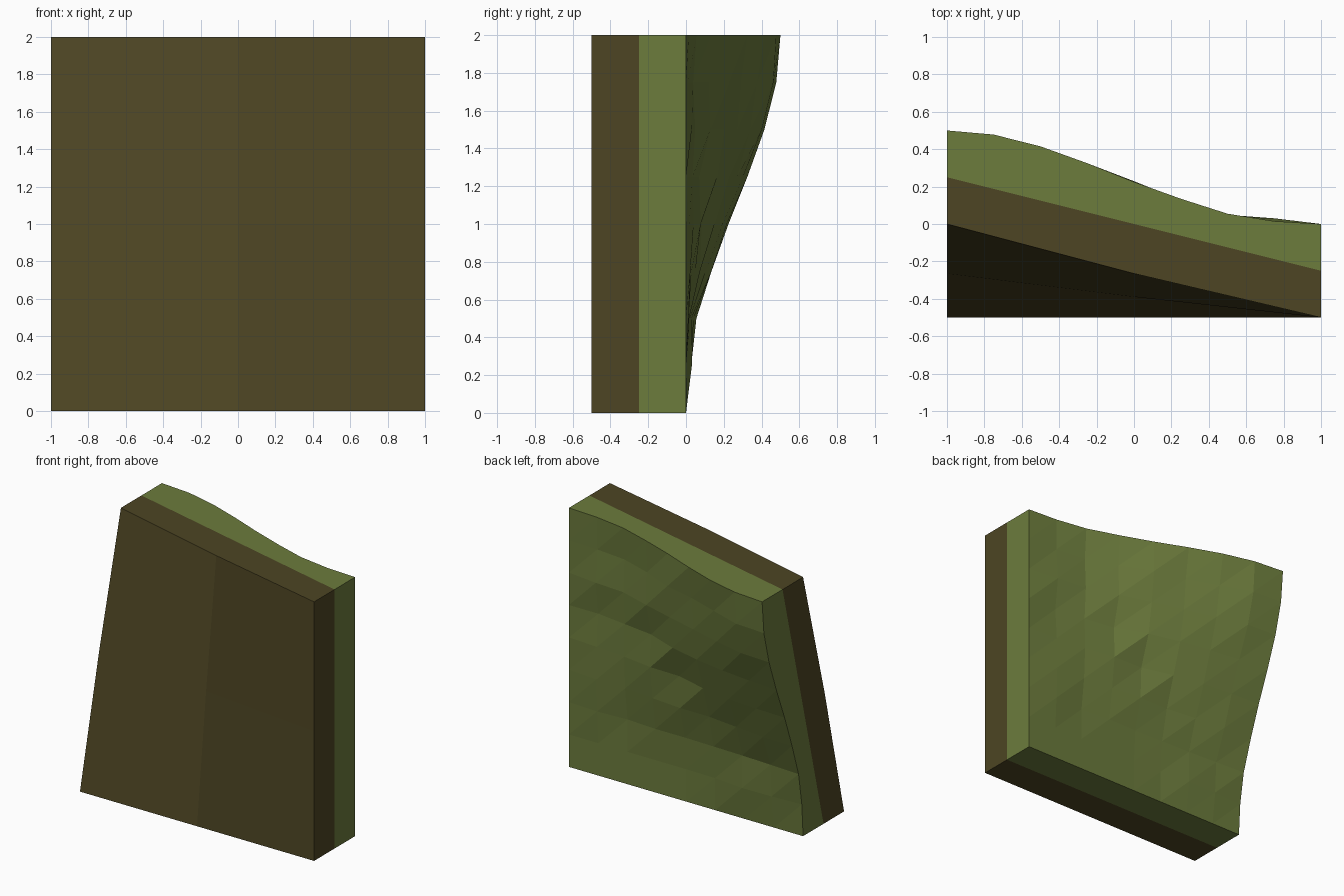
import bpy
import bmesh
import random

random.seed(4)

if "Cube" in bpy.data.objects:
    bpy.data.objects.remove(bpy.data.objects["Cube"], do_unlink=True)


def make_material(name, colour):
    mat = bpy.data.materials.new(name)
    mat.use_nodes = True
    mat.diffuse_color = colour
    mat.node_tree.nodes["Principled BSDF"].inputs["Base Color"].default_value = colour
    return mat


SOIL, GRASS = 0, 1
materials = [make_material("soil brown", (0.075, 0.060, 0.017, 1)),
             make_material("grass green", (0.150, 0.200, 0.046, 1))]

# Rise along an edge, from the low side (0) to the high corner (0.5)
GRASS_RISE = [0, 0.015, 0.055, 0.135, 0.225, 0.325, 0.415, 0.478, 0.5]
SOIL_RISE = [0, 0.235, 0.5]


def add_sheet(bm, rise, base, material, bump=0.0):
    """Grid facing along y that rises to the corner at -x, +z; returns its rows."""
    n = len(rise) - 1
    rows = []
    for j in range(n + 1):
        row = []
        for i in range(n + 1):
            inside = 0 < i < n and 0 < j < n
            y = base + 2 * rise[i] * rise[j]
            if inside:
                y = max(base, y + random.uniform(-bump, bump))
            row.append(bm.verts.new((1 - 2 * i / n, y, 2 * j / n)))
        rows.append(row)
    for j in range(n):
        for i in range(n):
            a, b = rows[j][i], rows[j][i + 1]
            c, d = rows[j + 1][i + 1], rows[j + 1][i]
            cells = [(a, b, c), (a, c, d)] if bump else [(a, b, c, d)]
            for cell in cells:
                bm.faces.new(cell).material_index = material
    return rows


def rim_edges(rows):
    """The four sides of a sheet, in matching order and direction."""
    return [rows[0], rows[-1], [r[0] for r in rows], [r[-1] for r in rows]]


bm = bmesh.new()

# Soil underside, line between the layers, and bumpy grass slope
soil = add_sheet(bm, SOIL_RISE, -0.5, SOIL)
grass = add_sheet(bm, GRASS_RISE, 0.0, GRASS, bump=0.022)
seam = [[bm.verts.new((x, 0.25 if (x < 0 and z > 0) else -0.25, z)) for x in (1, -1)]
        for z in (0, 2)]

# Flat cut sides, each a soil strip and a grass strip
for lower, middle, upper in zip(rim_edges(soil), rim_edges(seam), rim_edges(grass)):
    bm.faces.new(lower + middle[::-1]).material_index = SOIL
    bm.faces.new(middle + upper[::-1]).material_index = GRASS

bmesh.ops.recalc_face_normals(bm, faces=bm.faces)

mesh = bpy.data.meshes.new("terrain_tile")
bm.to_mesh(mesh)
bm.free()
for mat in materials:
    mesh.materials.append(mat)
tile = bpy.data.objects.new("terrain_tile", mesh)
bpy.context.collection.objects.link(tile)
